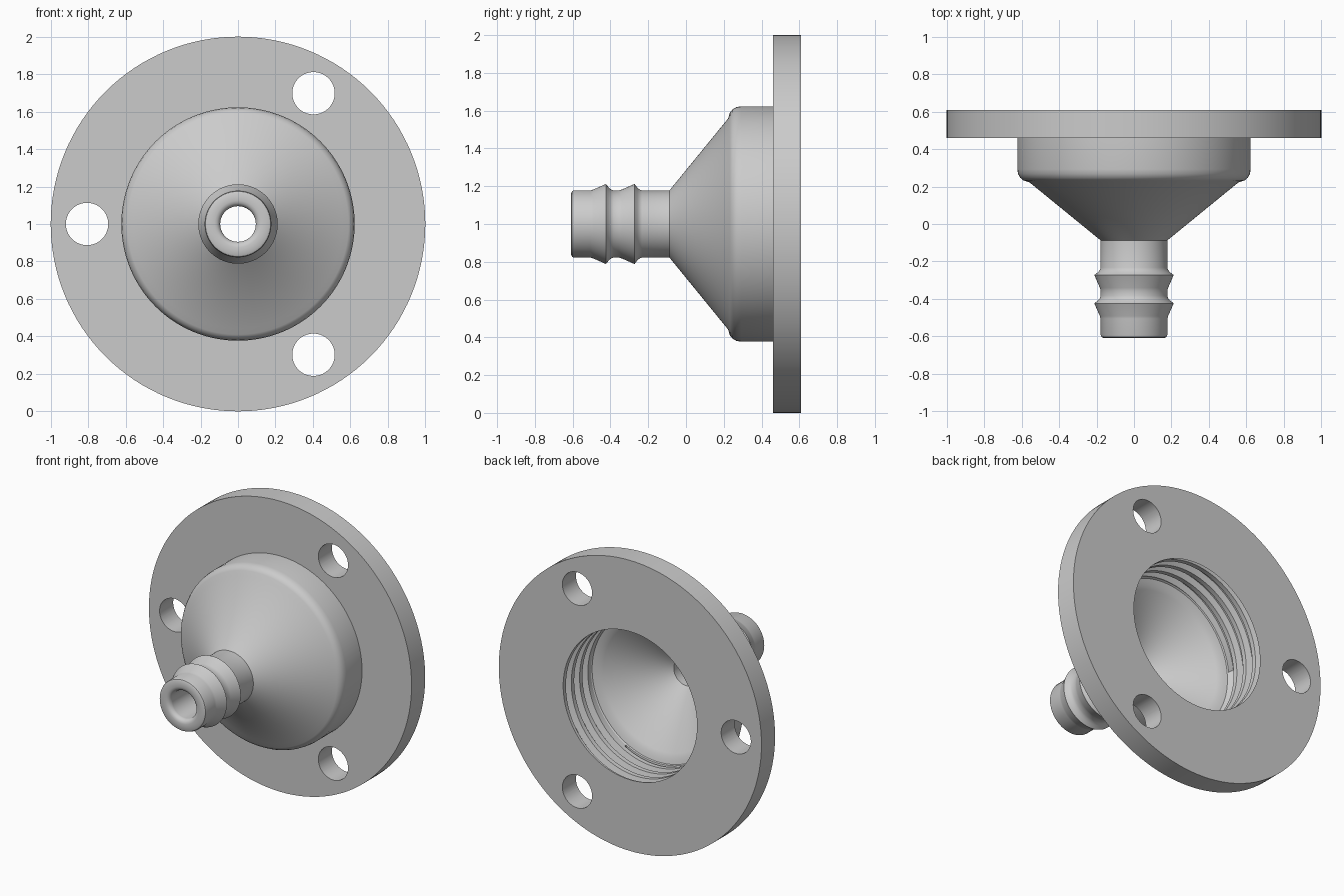
import bpy, bmesh, math

if "Cube" in bpy.data.objects:
    bpy.data.objects.remove(bpy.data.objects["Cube"])

SEG = 128
CZ = 1.0                      # height of the turning axis (runs along y)
BORE, GROOVE = 0.51, 0.55     # thread radii
Y_IN, Y_OUT, PITCH = 0.31, 0.61, 0.09


def point(r, y, i):
    a = 2 * math.pi * i / SEG
    return (r * math.cos(a), y, CZ + r * math.sin(a))


def add_grid(bm, rows_at):
    """Skin columns of (y, r) points around the axis."""
    cols = [[bm.verts.new(point(r, y, i)) for y, r in rows_at(i)]
            for i in range(SEG + 1)]
    for a, b in zip(cols, cols[1:]):
        for k in range(len(a) - 1):
            bm.faces.new((a[k], a[k + 1], b[k + 1], b[k]))


# Turned profile (y, r): flange, cup, cone, barbed spigot, then back inside
flange = [(Y_OUT, BORE), (Y_OUT, 1.0), (0.462, 1.0), (0.462, 0.623)]
cup = [(0.295, 0.623), (0.27, 0.619), (0.25, 0.608), (0.235, 0.59),
       (0.225, 0.558), (-0.085, 0.178)]


def barb(peak):
    return [(peak + 0.04, 0.178), (peak + 0.028, 0.182), (peak + 0.016, 0.191),
            (peak, 0.212), (peak - 0.068, 0.182), (peak - 0.082, 0.178)]


spigot = barb(-0.270) + barb(-0.421)
tip = [(-0.59, 0.178), (-0.600, 0.174), (-0.605, 0.165), (-0.605, 0.125),
       (-0.602, 0.112), (-0.594, 0.102), (-0.582, 0.096), (-0.575, 0.095)]
inside = [(0.0, 0.095), (0.275, 0.44), (0.287, 0.462), (0.296, 0.485),
          (0.302, 0.505), (Y_IN, BORE)]
profile = flange + cup + spigot + tip + inside


def thread_column(i):
    """One column of the helical groove, clamped to the threaded length."""
    turn = [(0.0, BORE), (0.35, BORE), (0.5, GROOVE), (0.85, GROOVE)]
    col = []
    for k in range(-1, 6):
        for f, r in turn:
            y = Y_IN + PITCH * (k + f - i / SEG)
            inside_range = Y_IN + 0.002 < y < Y_OUT - 0.002
            col.append((y, r) if inside_range
                       else (Y_IN if y < 0.45 else Y_OUT, BORE))
    return col


bm = bmesh.new()
add_grid(bm, lambda i: profile)
add_grid(bm, thread_column)
bmesh.ops.remove_doubles(bm, verts=bm.verts, dist=1e-4)
bmesh.ops.dissolve_degenerate(bm, dist=1e-5, edges=bm.edges)
bmesh.ops.recalc_face_normals(bm, faces=bm.faces)
mesh = bpy.data.meshes.new("hose_flange")
bm.to_mesh(mesh)
bm.free()
body = bpy.data.objects.new("hose_flange", mesh)
bpy.context.collection.objects.link(body)

# Three bolt holes
for deg in (60, 180, 300):
    a = math.radians(deg)
    bpy.ops.mesh.primitive_cylinder_add(
        vertices=64, radius=0.113, depth=0.4, rotation=(math.pi / 2, 0, 0),
        location=(0.806 * math.cos(a), 0.535, CZ + 0.806 * math.sin(a)))
    cutter = bpy.context.object
    cutter.name = "bolt_hole_cutter"
    cutter.hide_render = True
    mod = body.modifiers.new("bolt_hole", 'BOOLEAN')
    mod.operation = 'DIFFERENCE'
    mod.solver = 'EXACT'
    mod.object = cutter
    bpy.context.view_layer.objects.active = body
    bpy.ops.object.modifier_apply(modifier=mod.name)
    bpy.data.objects.remove(cutter)

# Smooth the turned surfaces, keep crisp rims
bpy.ops.object.select_all(action='DESELECT')
body.select_set(True)
bpy.context.view_layer.objects.active = body
bpy.ops.object.shade_smooth_by_angle(angle=math.radians(30))

# Centre on y
ys = [v.co.y for v in body.data.vertices]
body.location.y = -(min(ys) + max(ys)) / 2
